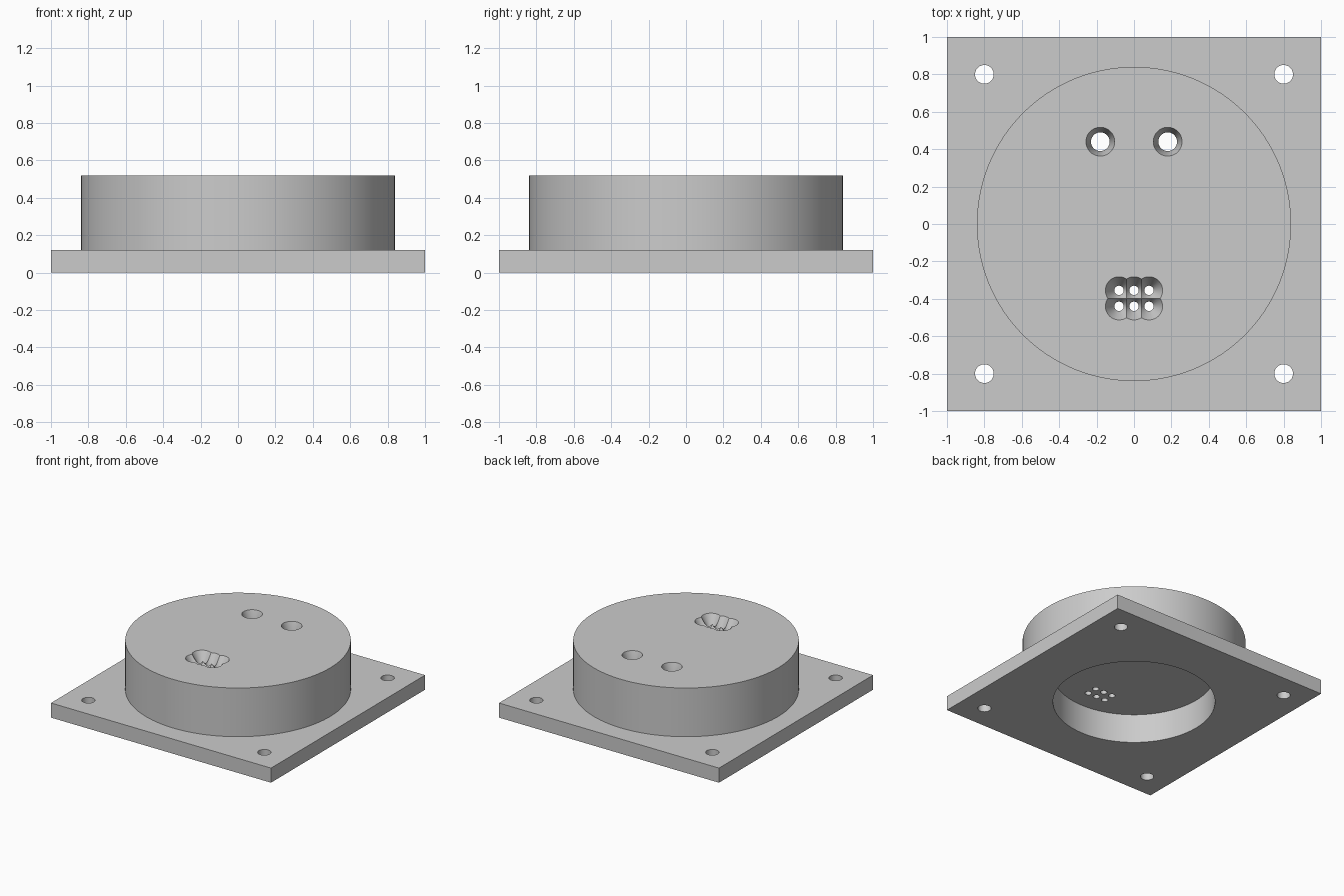
import bpy
import bmesh
import math

if "Cube" in bpy.data.objects:
    bpy.data.objects.remove(bpy.data.objects["Cube"], do_unlink=True)

PLATE_TOP = 0.12
TOP = 0.52
CEILING = 0.24

grey = bpy.data.materials.new("light grey")
grey.use_nodes = True
grey.diffuse_color = (0.6, 0.6, 0.6, 1)
grey.node_tree.nodes["Principled BSDF"].inputs["Base Color"].default_value = (0.6, 0.6, 0.6, 1)


def finish(name, bm):
    bmesh.ops.recalc_face_normals(bm, faces=bm.faces)
    mesh = bpy.data.meshes.new(name)
    bm.to_mesh(mesh)
    bm.free()
    mesh.materials.append(grey)
    obj = bpy.data.objects.new(name, mesh)
    bpy.context.collection.objects.link(obj)
    return obj


def turned(name, profile, x=0, y=0, sides=48):
    """Solid of revolution from (radius, height) pairs, bottom to top."""
    bm = bmesh.new()
    rings = []
    for r, z in profile:
        angles = [math.tau * i / sides for i in range(sides)]
        rings.append([bm.verts.new((x + r * math.cos(a), y + r * math.sin(a), z)) for a in angles])
    for low, high in zip(rings, rings[1:]):
        for i in range(sides):
            j = (i + 1) % sides
            bm.faces.new((low[i], low[j], high[j], high[i]))
    bm.faces.new(rings[0])
    bm.faces.new(rings[-1])
    return finish(name, bm)


def combine(target, other, operation):
    """Apply a boolean and discard the tool solid."""
    other.hide_render = True
    mod = target.modifiers.new(operation, "BOOLEAN")
    mod.operation = operation
    mod.solver = "EXACT"
    mod.object = other
    bpy.ops.object.select_all(action="DESELECT")
    target.select_set(True)
    bpy.context.view_layer.objects.active = target
    bpy.ops.object.modifier_apply(modifier=mod.name)
    bpy.data.objects.remove(other, do_unlink=True)


# Square mounting plate
bm = bmesh.new()
bmesh.ops.create_cube(bm, size=2)
for v in bm.verts:
    v.co.z = PLATE_TOP if v.co.z > 0 else 0
body = finish("flanged_housing", bm)

# Round housing and its open cavity underneath
combine(body, turned("round_housing", [(0.84, 0.05), (0.84, TOP)], sides=128), "UNION")
combine(body, turned("cavity", [(0.61, -0.1), (0.61, CEILING)], sides=128), "DIFFERENCE")

# Corner screw holes
for x in (-0.8, 0.8):
    for y in (-0.8, 0.8):
        combine(body, turned("screw_hole", [(0.05, -0.1), (0.05, 0.3)], x, y), "DIFFERENCE")


def funnel_hole(x, y, bore, mouth):
    profile = [(bore, 0.15), (bore, TOP - 0.09), (mouth, TOP), (mouth, TOP + 0.1)]
    combine(body, turned("funnel_hole", profile, x, y), "DIFFERENCE")


# Pair of wide funnel holes
for x in (-0.18, 0.18):
    funnel_hole(x, 0.44, 0.05, 0.077)

# Overlapping grid of small funnel holes
for x in (-0.08, 0, 0.08):
    for y in (-0.355, -0.44):
        funnel_hole(x, y, 0.025, 0.073)

bpy.ops.object.select_all(action="DESELECT")
body.select_set(True)
bpy.context.view_layer.objects.active = body
bpy.ops.object.shade_smooth_by_angle(angle=math.radians(25))
